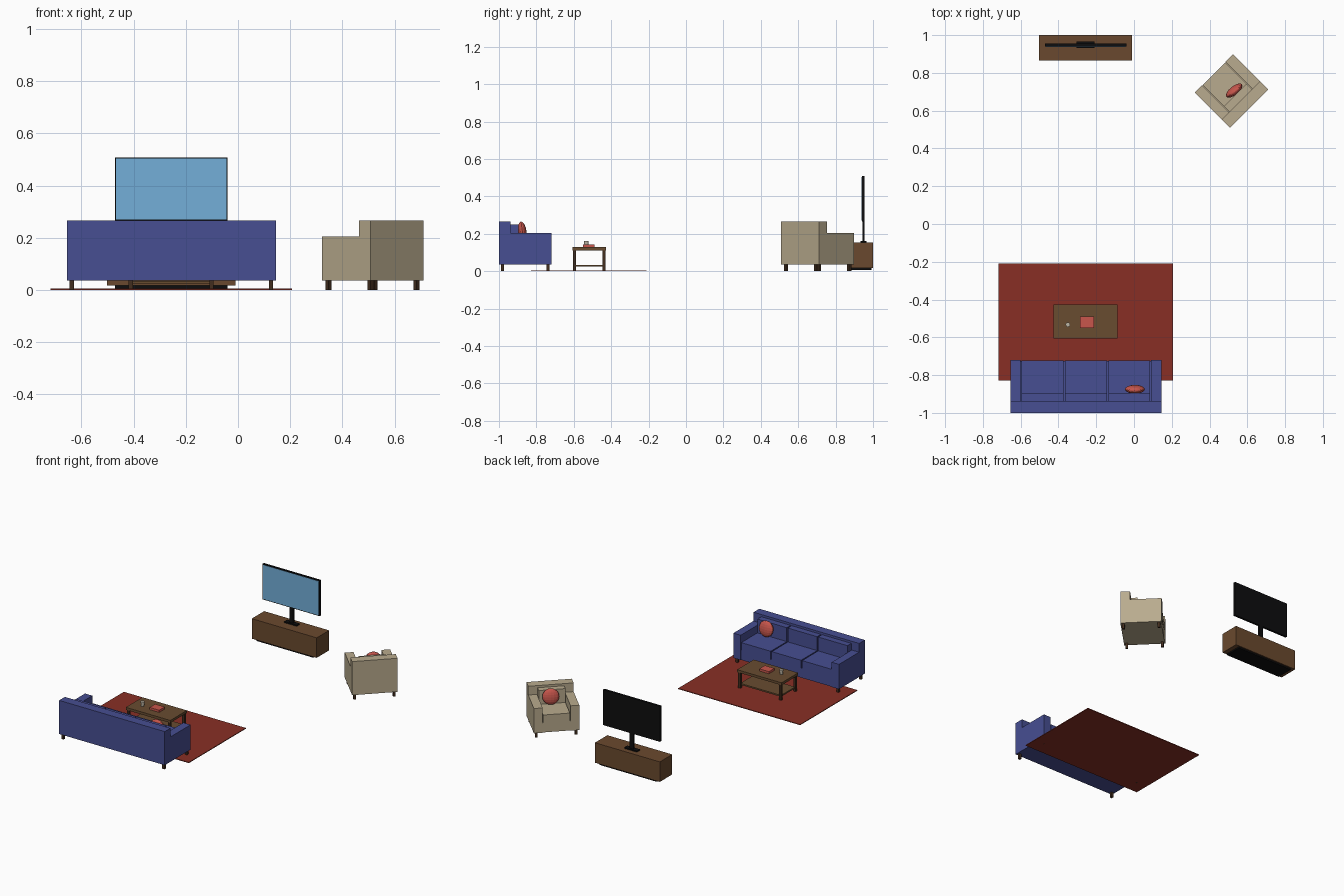
import bpy, bmesh, math
from mathutils import Matrix, Vector

if "Cube" in bpy.data.objects:
    bpy.data.objects.remove(bpy.data.objects["Cube"])


def material(name, r, g, b):
    lin = [((c / 255 + 0.055) / 1.055) ** 2.4 if c > 10 else c / 255 / 12.92 for c in (r, g, b)]
    m = bpy.data.materials.new(name)
    m.diffuse_color = (*lin, 1)
    m.use_nodes = True
    m.node_tree.nodes["Principled BSDF"].inputs["Base Color"].default_value = m.diffuse_color
    return m


BLUE = material("blue fabric", 71, 78, 146)
BEIGE = material("beige fabric", 185, 171, 142)
RED = material("rug red", 136, 47, 37)
CORAL = material("coral", 200, 86, 76)
WOOD = material("stand wood", 106, 73, 46)
TABLE = material("table wood", 104, 76, 48)
DARK = material("dark leg wood", 66, 45, 30)
BLACK = material("black", 13, 13, 14)
SCREEN = material("screen blue", 115, 175, 217)
CUP = material("pale cup", 190, 182, 165)


def finish(name, bm, mat, frame):
    me = bpy.data.meshes.new(name)
    bm.to_mesh(me)
    bm.free()
    me.materials.append(mat)
    ob = bpy.data.objects.new(name, me)
    ob.matrix_world = frame
    bpy.context.collection.objects.link(ob)
    return ob


def box(name, x0, x1, y0, y1, z0, z1, mat, frame=Matrix()):
    bm = bmesh.new()
    bmesh.ops.create_cube(bm, size=1)
    for v in bm.verts:
        v.co = Vector(((x0 + x1) / 2 + v.co.x * (x1 - x0),
                       (y0 + y1) / 2 + v.co.y * (y1 - y0),
                       (z0 + z1) / 2 + v.co.z * (z1 - z0)))
    return finish(name, bm, mat, frame)


def pillow(name, x, y, z, frame, turn=0.0):
    bm = bmesh.new()
    bmesh.ops.create_uvsphere(bm, u_segments=16, v_segments=10, radius=1)
    m = (Matrix.Translation((x, y, z)) @ Matrix.Rotation(turn, 4, 'Z')
         @ Matrix.Rotation(math.radians(8), 4, 'X') @ Matrix.Diagonal((0.053, 0.022, 0.053, 1)))
    bm.transform(m)
    return finish(name, bm, CORAL, frame)


def couch(name, w, d, seats, mat, frame, arm=0.055, back=0.062):
    """Upholstered seat facing +y, centred on the frame origin."""
    hw, hd = w / 2, d / 2
    inner = hw - arm
    box(name + "_base", -inner, inner, -hd + back, hd - 0.004, 0.035, 0.10, mat, frame)
    box(name + "_back", -hw, hw, -hd, -hd + back, 0.035, 0.265, mat, frame)
    for s, side in ((-1, "left"), (1, "right")):
        xs = sorted((s * inner, s * hw))
        box(f"{name}_{side}_arm", *xs, -hd + back, hd, 0.035, 0.205, mat, frame)
        for t in (-1, 1):
            cx, cy = s * (hw - 0.018), t * (hd - 0.018)
            box(f"{name}_leg", cx - 0.008, cx + 0.008, cy - 0.008, cy + 0.008, 0, 0.035, DARK, frame)
    # seat and back cushions with narrow gaps
    step = 2 * inner / seats
    for i in range(seats):
        a, b = -inner + i * step + 0.004, -inner + (i + 1) * step - 0.004
        box(name + "_seat_cushion", a, b, -hd + back, hd - 0.002, 0.10, 0.155, mat, frame)
        box(name + "_back_cushion", a, b, -hd + back, -hd + back + 0.042, 0.155, 0.25, mat, frame)


# sofa and armchair
sofa = Matrix.Translation((-0.255, -0.86, 0))
couch("sofa", 0.80, 0.28, 3, BLUE, sofa)
pillow("sofa_pillow", 0.26, -0.015, 0.213, sofa)
chair = Matrix.Translation((0.516, 0.7035, 0)) @ Matrix.Rotation(math.radians(45), 4, 'Z')
couch("armchair", 0.286, 0.264, 1, BEIGE, chair)
pillow("armchair_pillow", 0.012, -0.008, 0.213, chair, math.radians(-6))

# rug
box("rug", -0.718, 0.207, -0.828, -0.21, 0, 0.005, RED)

# coffee table
box("table_top", -0.425, -0.088, -0.607, -0.427, 0.112, 0.129, TABLE)
box("table_shelf", -0.411, -0.102, -0.593, -0.441, 0.024, 0.034, TABLE)
for x in (-0.411, -0.102):
    for y in (-0.595, -0.439):
        box("table_leg", x - 0.008, x + 0.008, y - 0.008, y + 0.008, 0.005, 0.112, DARK)
box("book", -0.285, -0.212, -0.55, -0.49, 0.129, 0.144, CORAL)
bm = bmesh.new()
bmesh.ops.create_cone(bm, cap_ends=True, segments=12, radius1=0.010, radius2=0.012, depth=0.033)
finish("cup", bm, CUP, Matrix.Translation((-0.35, -0.533, 0.1455)))

# media stand
box("stand_plinth", -0.472, -0.04, 0.873, 0.992, 0.006, 0.016, BLACK)
box("stand_body", -0.502, -0.01, 0.866, 1.0, 0.016, 0.153, WOOD)

# television
box("tv_foot", -0.304, -0.208, 0.933, 0.965, 0.153, 0.161, BLACK)
box("tv_neck", -0.27, -0.242, 0.943, 0.955, 0.161, 0.29, BLACK)
box("tv_frame", -0.472, -0.04, 0.94, 0.955, 0.265, 0.508, BLACK)
box("tv_screen", -0.467, -0.045, 0.938, 0.94, 0.27, 0.503, SCREEN)
